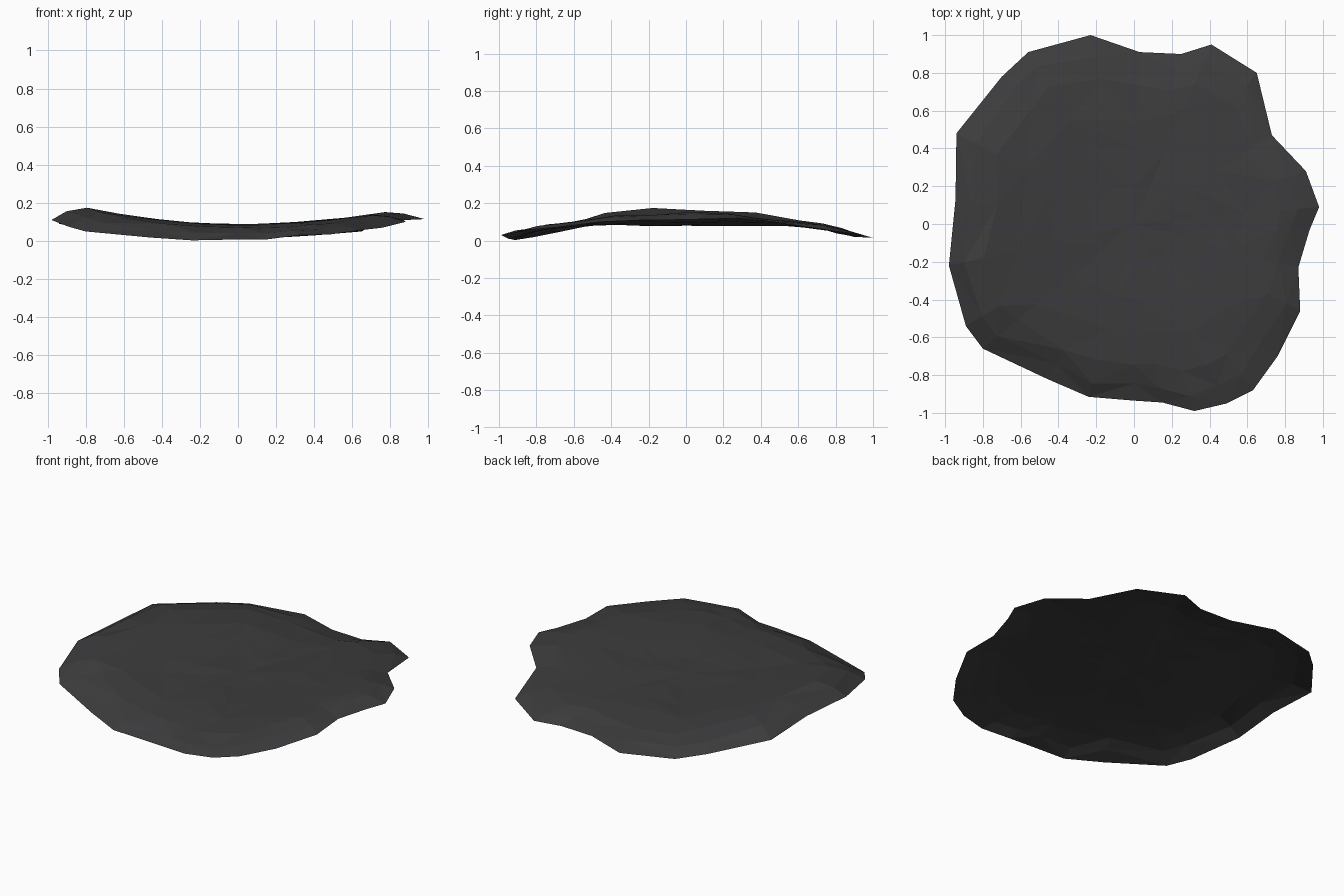
import bpy, bmesh, random
from mathutils import Vector

if "Cube" in bpy.data.objects:
    bpy.data.objects.remove(bpy.data.objects["Cube"])

random.seed(4)

# Outline of the slab: x, y and height of the drooping rim
RIM = [(.98, .09, .115), (.91, .28, .12), (.73, .47, .10), (.65, .80, .05),
       (.41, .95, .03), (.25, .90, .02), (.03, .91, .02), (-.23, 1.0, .015),
       (-.56, .91, .03), (-.70, .78, .05), (-.94, .48, .09), (-.945, .13, .11),
       (-.98, -.22, .11), (-.89, -.54, .075), (-.80, -.66, .05), (-.46, -.82, .018),
       (-.24, -.915, .003), (0, -.935, .008), (.15, -.945, .008), (.32, -.99, .03),
       (.49, -.95, .035), (.63, -.88, .055), (.76, -.70, .07), (.88, -.46, .10),
       (.87, -.23, .11), (.93, -.03, .112)]
# Ring scale and how strongly it follows the rim height
RINGS = [(.90, .5), (.79, .12), (.62, 0), (.42, 0), (.2, 0)]
THICK = .006


def saddle(x, y):
    bend = .15 if x < 0 else .12
    return .083 + bend * x * x * (1 - .55 * y * y) - .03 * y ** 4


bm = bmesh.new()
n = len(RIM)
edge = [bm.verts.new(p) for p in RIM]

# Inner rings, slightly irregular, shared by the upper and lower skin
layout = []
for s, w in RINGS:
    ring = []
    step = 1 if s > .7 else 2
    for i in range(0, n, step):
        x, y, z = RIM[i]
        k = s + random.uniform(-.025, .025)
        px, py = x * k, y * k
        pz = saddle(px, py) * (1 - w) + z * w + random.uniform(-.004, .004)
        ring.append(Vector((px, py, pz)))
    layout.append(ring)


def skin(offset, flip):
    def face(*vs):
        bm.faces.new(vs[::-1] if flip else vs)
    outer = edge
    for pts in layout:
        inner = [bm.verts.new(p + Vector((0, 0, offset))) for p in pts]
        m, r = len(inner), len(outer) // len(inner)
        for i in range(m):
            a, b = inner[i], inner[(i + 1) % m]
            o = [outer[(i * r + j) % len(outer)] for j in range(r + 1)]
            if r == 2:
                face(a, o[0], o[1])
                face(a, o[1], b)
                face(b, o[1], o[2])
            elif i % 2:
                face(a, o[0], o[1])
                face(a, o[1], b)
            else:
                face(a, o[0], b)
                face(b, o[0], o[1])
        outer = inner
    centre = bm.verts.new((0, 0, .083 + offset))
    for i in range(len(outer)):
        face(centre, outer[i], outer[(i + 1) % len(outer)])


# Upper and lower skin meet at the sharp rim
skin(THICK / 2, False)
skin(-THICK / 2, True)

mesh = bpy.data.meshes.new("rock_slab")
bm.to_mesh(mesh)
bm.free()
slab = bpy.data.objects.new("rock_slab", mesh)
bpy.context.collection.objects.link(slab)

# Dark stone
stone = bpy.data.materials.new("dark_stone")
stone.diffuse_color = (.045, .045, .047, 1)
stone.use_nodes = True
stone.node_tree.nodes["Principled BSDF"].inputs["Base Color"].default_value = stone.diffuse_color
mesh.materials.append(stone)
